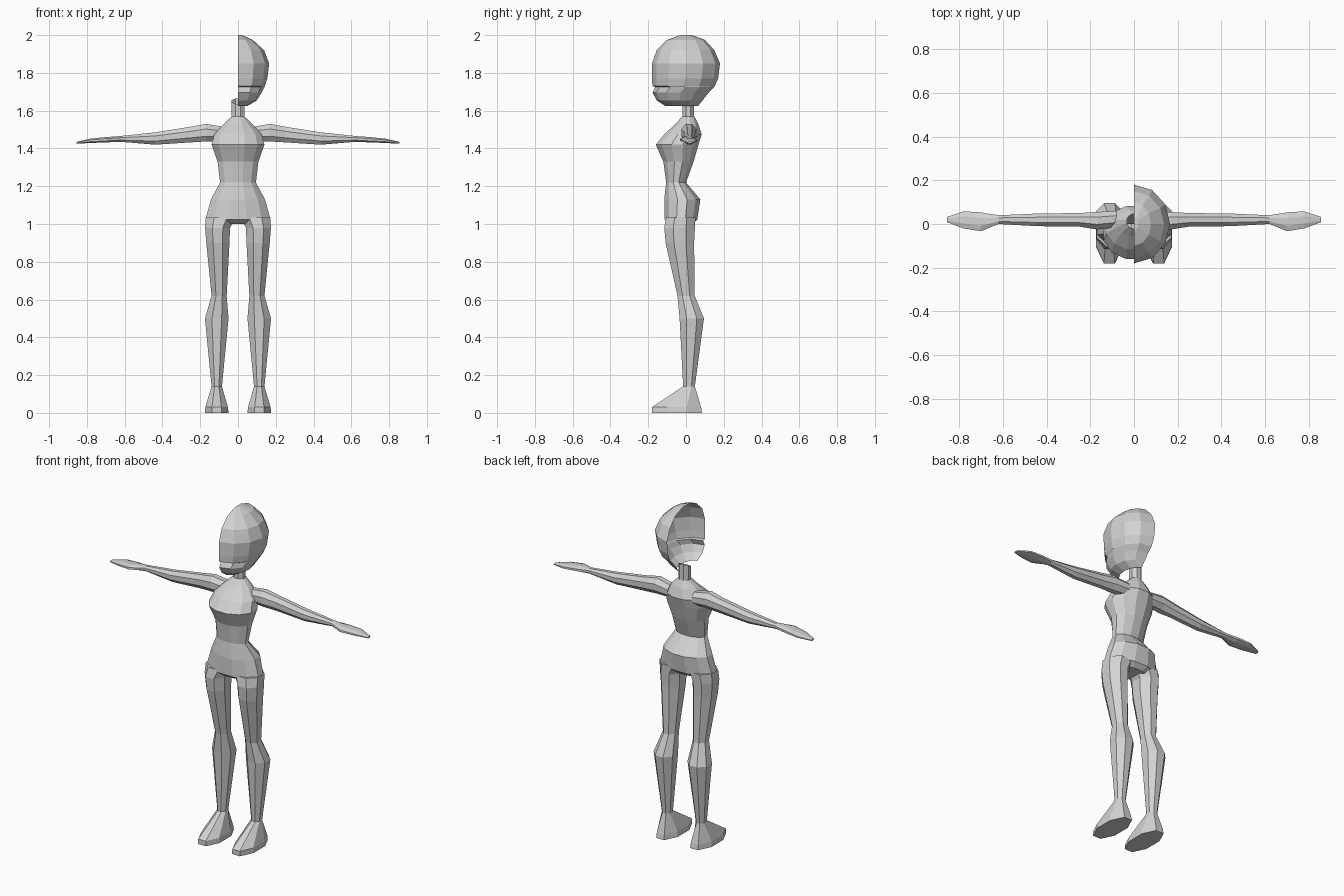
import bpy, bmesh, math

if "Cube" in bpy.data.objects:
    bpy.data.objects.remove(bpy.data.objects["Cube"])

grey = bpy.data.materials.new("plain grey")
grey.diffuse_color = (0.65, 0.65, 0.65, 1)
grey.use_nodes = True
grey.node_tree.nodes["Principled BSDF"].inputs["Base Color"].default_value = grey.diffuse_color


def loft(name, rings, closed=True, caps=(True, True), mirror=False):
    """Skin a stack of point rings with flat quads."""
    bm = bmesh.new()
    rows = [[bm.verts.new(p) for p in ring] for ring in rings]
    n = len(rows[0])
    for a, b in zip(rows, rows[1:]):
        for i in range(n if closed else n - 1):
            j = (i + 1) % n
            bm.faces.new((a[i], a[j], b[j], b[i]))
    for row, cap in zip((rows[0], rows[-1]), caps):
        if cap:
            bm.faces.new(row)
    bmesh.ops.recalc_face_normals(bm, faces=bm.faces)
    mesh = bpy.data.meshes.new(name)
    bm.to_mesh(mesh)
    bm.free()
    mesh.materials.append(grey)
    obj = bpy.data.objects.new(name, mesh)
    bpy.context.collection.objects.link(obj)
    if mirror:
        obj.modifiers.new("mirror", 'MIRROR')  # mirrors across x by default
    return obj


def oval(a0, a1, b0, b1, n):
    """Flat-sided polygon that fills the box a0..a1 by b0..b1."""
    k = math.cos(math.pi / n)
    pts = []
    for i in range(n):
        t = (i + 0.5) * 2 * math.pi / n
        pts.append(((a0 + a1) / 2 + (a1 - a0) / 2 * math.cos(t) / k,
                    (b0 + b1) / 2 + (b1 - b0) / 2 * math.sin(t) / k))
    return pts


# Torso: height, half width, front, back
torso = [(1.00, .10, -.08, .035), (1.025, .172, -.113, .06),
         (1.13, .143, -.115, .076), (1.22, .095, -.105, .0),
         (1.33, .108, -.12, .04), (1.42, .14, -.16, .066),
         (1.475, .125, -.115, .083), (1.53, .075, -.055, .065),
         (1.57, .033, -.02, .045)]
loft("torso", [[(x, y, z) for x, y in oval(-w, w, f, b, 12)]
               for z, w, f, b in torso], caps=(True, False))

# Neck: open tube whose rim tilts forward
neck = []
for z, tilt in ((1.565, 0), (1.65, .45)):
    neck.append([(x, y, z + tilt * (y - .012))
                 for x, y in oval(-.034, .034, -.018, .042, 8)])
loft("neck", neck, caps=(False, False))

# Head: half shell, open on the centre plane
head = [(2.0, .02, -.03, .03), (1.975, .078, -.10, .10),
        (1.92, .138, -.155, .15), (1.85, .165, -.18, .18),
        (1.77, .155, -.18, .17), (1.73, .142, -.178, .152),
        (1.725, .140, -.163, .15), (1.695, .125, -.177, .12),
        (1.655, .10, -.155, .088), (1.625, .05, -.11, .065)]
half = []
for z, w, f, b in head:
    half.append([(w * math.sin(math.pi * i / 6),
                  (f + b) / 2 - (b - f) / 2 * math.cos(math.pi * i / 6), z)
                 for i in range(7)])
loft("head_half", half, closed=False, caps=(True, False))

# Legs and feet: height, inner x, outer x, front, back
leg = [(1.035, .012, .172, -.105, .05), (.98, .042, .174, -.115, .047),
       (.90, .045, .168, -.108, .043), (.62, .06, .14, -.045, .046),
       (.50, .05, .175, -.034, .095), (.14, .085, .14, -.015, .047),
       (.03, .053, .173, -.18, .08), (0, .05, .175, -.18, .085)]
loft("legs", [[(x, y, z) for x, y in oval(x0, x1, f, b, 8)]
              for z, x0, x1, f, b in leg], mirror=True)

# Arms and hands: x, bottom, top, front, back
arm = [(.08, 1.44, 1.515, -.015, .06), (.17, 1.437, 1.53, -.025, .055),
       (.25, 1.432, 1.515, -.012, .05), (.44, 1.42, 1.485, -.01, .048),
       (.62, 1.435, 1.466, .0, .04), (.70, 1.432, 1.46, -.033, .053),
       (.78, 1.429, 1.452, -.02, .058), (.855, 1.425, 1.435, .008, .033)]
loft("arms", [[(x, y, z) for y, z in oval(f, b, lo, hi, 8)]
              for x, lo, hi, f, b in arm], mirror=True)
